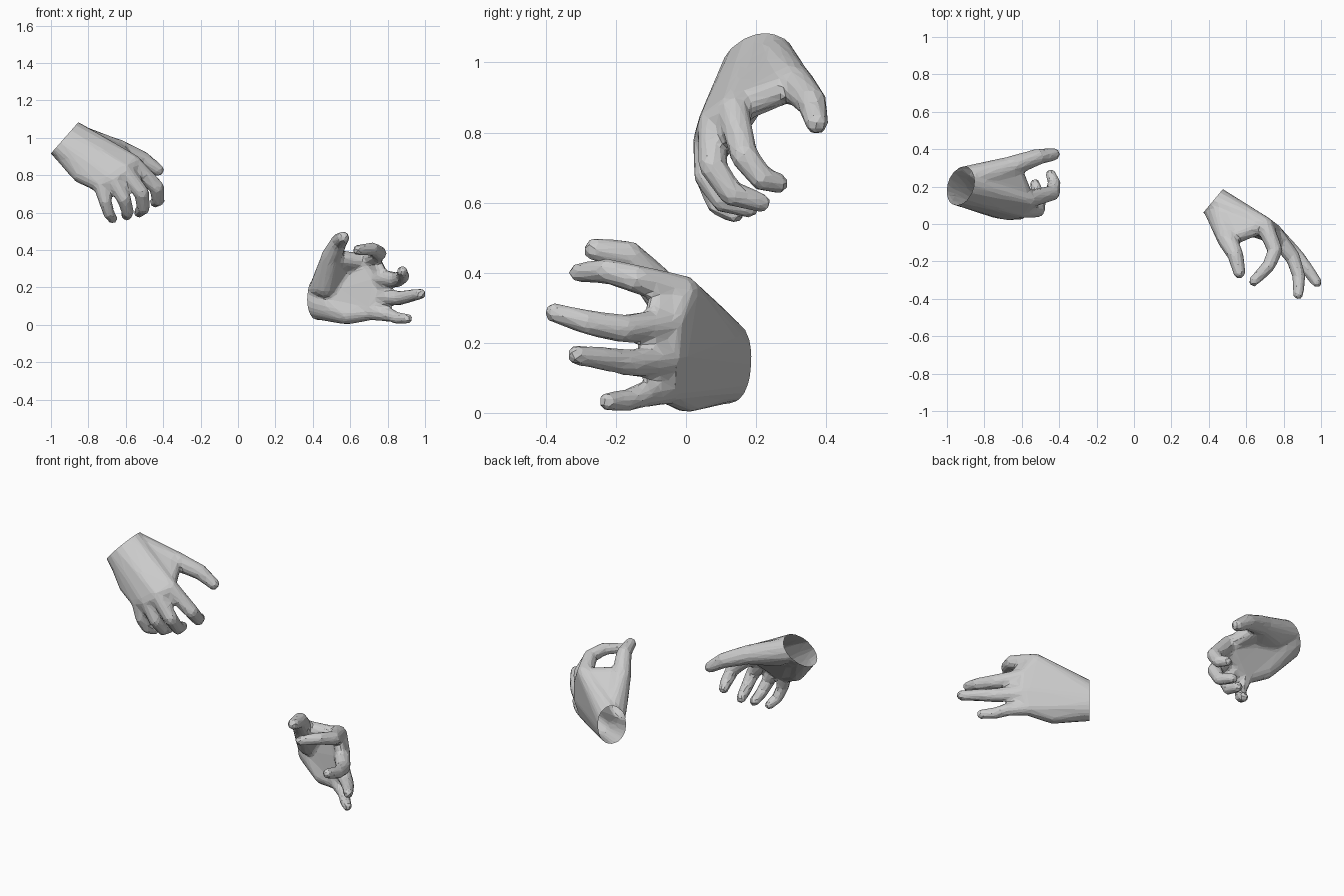
import bpy, bmesh, math
from mathutils import Vector as V

if "Cube" in bpy.data.objects:
    bpy.data.objects.remove(bpy.data.objects["Cube"])

RADII = {  # knuckle, middle joint, end joint, tip
    "thumb": (.066, .056, .044, .034),
    "index": (.049, .041, .036, .029),
    "middle": (.049, .041, .036, .029),
    "ring": (.047, .039, .034, .029),
    "little": (.046, .036, .032, .027),
}


def ball(c, r):
    """Points on a small sphere."""
    pts = [V(c) + V((0, 0, s * r)) for s in (-1, 1)]
    for i in range(1, 6):
        a = math.pi * i / 6
        for k in range(10):
            b = math.tau * k / 10
            pts.append(V(c) + r * V((math.sin(a) * math.cos(b), math.sin(a) * math.sin(b), math.cos(a))))
    return pts


def mix(a, b, f):
    return V(a).lerp(V(b), f)


def add_hull(bm, pts):
    """Add a closed convex skin around points to bm."""
    h = bmesh.new()
    for p in pts:
        h.verts.new(p)
    bmesh.ops.convex_hull(h, input=h.verts[:])
    bmesh.ops.delete(h, geom=[v for v in h.verts if not v.link_faces], context='VERTS')
    bmesh.ops.recalc_face_normals(h, faces=h.faces[:])
    me = bpy.data.meshes.new("tmp")
    h.to_mesh(me)
    h.free()
    bm.from_mesh(me)
    bpy.data.meshes.remove(me)


def build_hand(name, wrist, normal, across, half_w, half_t, digits):
    wrist, n, u = V(wrist), V(normal).normalized(), V(across).normalized()
    t = n.cross(u).normalized()
    u = t.cross(n)
    palm_dir = t if (V(digits["thumb"][3]) - wrist).dot(t) > 0 else -t
    bm = bmesh.new()

    # palm: wrist oval stretched to the four knuckles
    ring, thumb_side = [], []
    for k in range(16):
        a = math.tau * k / 16
        p = wrist + u * half_w * math.cos(a) + t * half_t * math.sin(a)
        ring += [p, p + n * .05]
        if math.cos(a) > .3:
            thumb_side.append(p)
    fingers = [f for f in digits if f != "thumb"]
    palm = list(ring)
    for f in fingers:
        palm += ball(digits[f][0], RADII[f][0])
    add_hull(bm, palm)

    # heel of the hand on the little-finger side
    low = digits["little"][0]
    heel = mix(wrist - u * half_w * .62, low, .6) - u * .014 + palm_dir * .02
    add_hull(bm, ring[::2] + ball(heel, .055) + ball(low, .045) + ball(digits["ring"][0], .04))

    # fingers and thumb: tapering segments between joints
    for f, joints in digits.items():
        r = RADII[f]
        for i in range(3):
            add_hull(bm, ball(joints[i], r[i]) + ball(joints[i + 1], r[i + 1]))

    # skin between neighbouring fingers
    for f, g in zip(fingers, fingers[1:]):
        web = []
        for d in (digits[f], digits[g]):
            web += ball(d[0], .038) + ball(mix(d[0], d[1], .42), .03)
        add_hull(bm, web)

    # ball of the thumb, and the web from wrist and thumb to the index knuckle
    th, idx = digits["thumb"], digits["index"][0]
    add_hull(bm, ball(th[0], .066) + ball(th[1], .054) + ball(mix(wrist, idx, .5), .055) + thumb_side)
    add_hull(bm, thumb_side + ball(th[1], .045) + ball(mix(wrist, idx, .95), .045))

    # fuse to one skin, soften, reduce to low-poly facets
    me = bpy.data.meshes.new(name)
    bm.to_mesh(me)
    bm.free()
    ob = bpy.data.objects.new(name, me)
    bpy.context.collection.objects.link(ob)
    m = ob.modifiers.new("fuse", 'REMESH')
    m.mode, m.voxel_size = 'VOXEL', .009
    m = ob.modifiers.new("soften", 'SMOOTH')
    m.factor, m.iterations = .5, 10
    m = ob.modifiers.new("facet", 'DECIMATE')
    m.ratio = .05
    bpy.context.view_layer.update()
    dg = bpy.context.evaluated_depsgraph_get()
    out = bpy.data.meshes.new_from_object(ob.evaluated_get(dg))
    ob.modifiers.clear()

    # open the wrist with a straight cut
    bm = bmesh.new()
    bm.from_mesh(out)
    bmesh.ops.bisect_plane(bm, geom=bm.verts[:] + bm.edges[:] + bm.faces[:],
                           plane_co=wrist, plane_no=n, clear_outer=True)
    for f in bm.faces:
        f.smooth = False
    bm.to_mesh(out)
    bm.free()
    ob.data = out
    bpy.data.meshes.remove(me)
    out.name = name
    return ob


# raised hand: back of the hand to the front, fingers hanging and curled
build_hand("right_hand", (-.93, .21, .996), (-.75, 0, .66), (.52, .6, .6), .118, .086, {
    "thumb": [(-.80, .25, .955), (-.65, .31, .94), (-.51, .36, .885), (-.428, .373, .828)],
    "index": [(-.56, .135, .86), (-.435, .165, .735), (-.425, .215, .67), (-.445, .265, .655)],
    "middle": [(-.61, .08, .825), (-.515, .075, .705), (-.505, .13, .625), (-.53, .215, .60)],
    "ring": [(-.67, .065, .78), (-.61, .06, .675), (-.59, .105, .605), (-.595, .18, .585)],
    "little": [(-.73, .075, .75), (-.71, .065, .66), (-.69, .09, .595), (-.67, .14, .567)],
})

# lower hand: palm to the front, fingers spread and reaching forward
build_hand("left_hand", (.42, .12, .135), (-.77, .64, 0), (0, 0, 1), .108, .08, {
    "thumb": [(.47, .02, .21), (.498, -.08, .36), (.542, -.165, .448), (.563, -.26, .466)],
    "index": [(.70, -.01, .345), (.755, -.14, .382), (.72, -.225, .405), (.64, -.307, .40)],
    "middle": [(.745, -.045, .25), (.85, -.18, .24), (.882, -.28, .258), (.878, -.376, .287)],
    "ring": [(.75, -.05, .15), (.862, -.16, .142), (.922, -.235, .155), (.977, -.312, .165)],
    "little": [(.715, -.05, .07), (.81, -.12, .052), (.855, -.17, .035), (.908, -.224, .033)],
})
